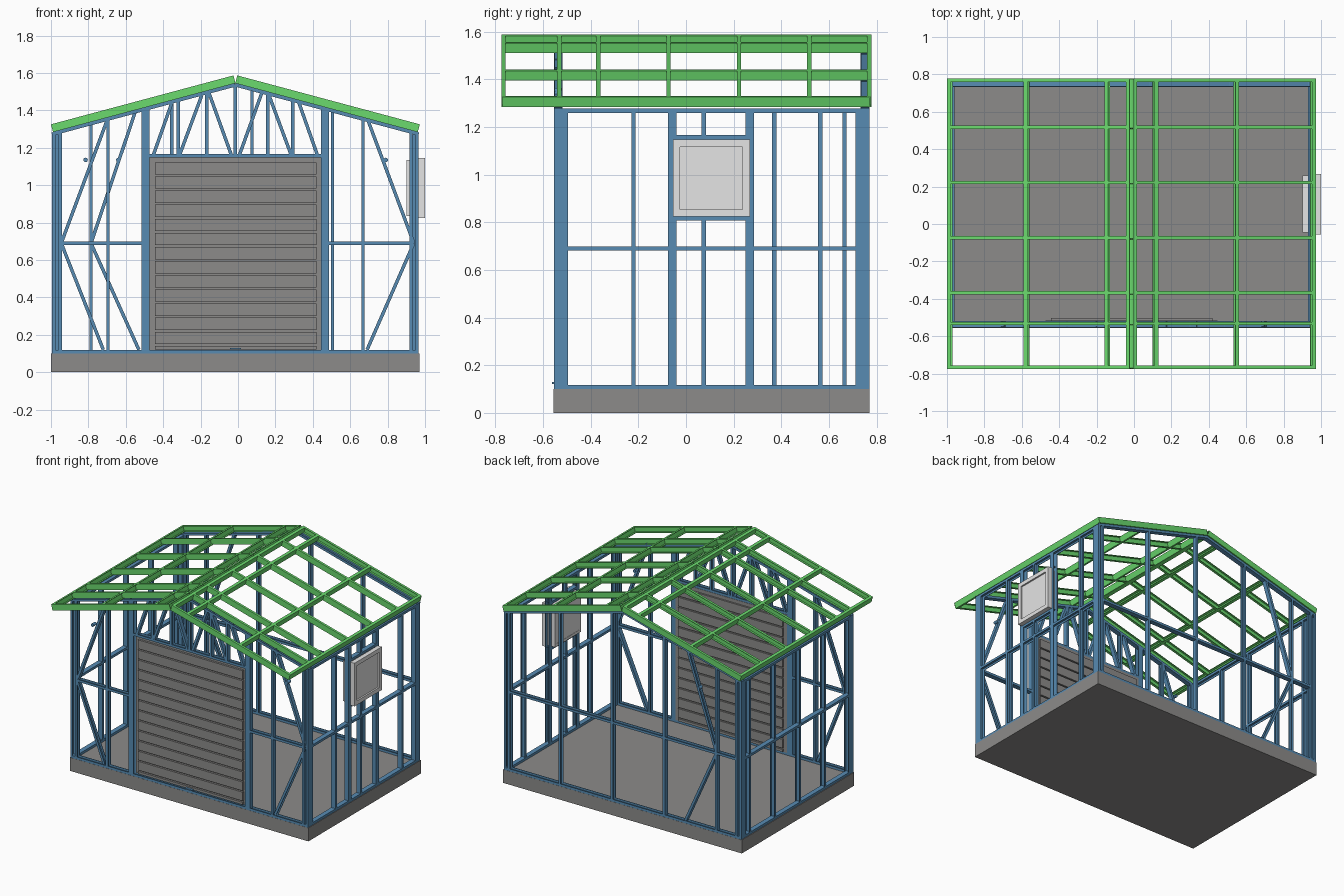
import bpy, bmesh, math
from mathutils import Vector

if "Cube" in bpy.data.objects:
    bpy.data.objects.remove(bpy.data.objects["Cube"])


def material(name, rgb):
    m = bpy.data.materials.new(name)
    m.use_nodes = True
    m.diffuse_color = (*rgb, 1)
    m.node_tree.nodes["Principled BSDF"].inputs["Base Color"].default_value = (*rgb, 1)
    return m


BLUE = material("steel blue", (0.095, 0.26, 0.45))
GREEN = material("roof green", (0.145, 0.70, 0.155))
GREY = material("concrete grey", (0.265, 0.26, 0.255))
PALE = material("pale grey", (0.78, 0.78, 0.78))

X, Y, Z = Vector((1, 0, 0)), Vector((0, 1, 0)), Vector((0, 0, 1))
W, D = 0.018, 0.036                      # channel flange and depth
XC = -0.014                              # ridge line
X0, X1, Y0, Y1 = -0.995, 0.966, -0.554, 0.769
BASE, EAVE, RIDGE, MID = 0.10, 1.28, 1.546, 0.69
PITCH = math.radians(15)


class Part:
    """Collects bars and boxes into one named object."""
    def __init__(self, name, mat):
        self.name, self.mat, self.bm = name, mat, bmesh.new()

    def box(self, x0, x1, y0, y1, z0, z1):
        r = bmesh.ops.create_cube(self.bm, size=1)
        for v in r["verts"]:
            v.co = Vector(((x0, x1)[v.co.x > 0], (y0, y1)[v.co.y > 0], (z0, z1)[v.co.z > 0]))

    def ring(self, x0, x1, y0, y1, z0, z1, rim):
        """Rectangular frame facing x."""
        for y in (y0, y1 - rim):
            self.box(x0, x1, y, y + rim, z0, z1)
        for z in (z0, z1 - rim):
            self.box(x0, x1, y0 + rim, y1 - rim, z, z + rim)

    def channel(self, p, q, n, flip=1, w=W, d=D, t=0.004):
        """U-section bar from p to q; n is the direction of its depth."""
        p, q = Vector(p), Vector(q)
        u = (q - p).normalized().cross(n) * flip
        a, b = w / 2, d / 2
        shape = [(-a, -b), (a, -b), (a, t - b), (t - a, t - b),
                 (t - a, b - t), (a, b - t), (a, b), (-a, b)]
        rings = [[self.bm.verts.new(c + u * i + n * j) for i, j in shape] for c in (p, q)]
        for k in range(len(shape)):
            m = (k + 1) % len(shape)
            self.bm.faces.new((rings[0][k], rings[0][m], rings[1][m], rings[1][k]))
        for r in rings:
            self.bm.faces.new(r)

    def cylinder(self, c, r, h):
        s = bmesh.ops.create_cone(self.bm, cap_ends=True, segments=12, radius1=r, radius2=r, depth=h)
        for v in s["verts"]:
            v.co = Vector((v.co.x, -v.co.z, v.co.y)) + Vector(c)

    def finish(self):
        bmesh.ops.recalc_face_normals(self.bm, faces=self.bm.faces)
        me = bpy.data.meshes.new(self.name)
        self.bm.to_mesh(me)
        self.bm.free()
        me.materials.append(self.mat)
        ob = bpy.data.objects.new(self.name, me)
        bpy.context.collection.objects.link(ob)


def roof_z(x):
    return RIDGE - abs(x - XC) * math.tan(PITCH)


# Floor slab
slab = Part("floor_slab", GREY)
slab.box(-1.0, 0.97, -0.555, 0.770, 0, BASE)
slab.finish()


def gable(part, y, studs, braces):
    """Bottom plate, sloped top plates, studs up to the roof and diagonal braces."""
    part.channel((X0, y, BASE + W / 2), (X1, y, BASE + W / 2), Y)
    for end in (X0, X1):
        part.channel((end, y, roof_z(end) - 0.01), (XC, y, RIDGE - 0.01), Y, 1 if end < 0 else -1)
    for x, low, width in studs:
        part.channel((x, y, low), (x, y, roof_z(x) - 0.014), Y, 1 if x > XC else -1, width)
    for xa, za, xb, zb in braces:
        part.channel((xa, y, za), (xb, y, zb), Y, 1, W, D * 0.9)


# Front wall: wide posts beside the door, outer bays braced, short studs over the door
front = Part("front_wall_frame", BLUE)
yf = Y0 + D / 2
HEAD = 1.157
studs = [(x, BASE, W) for x in (-0.986, -0.95, -0.695, 0.668, 0.925, 0.957)]
studs += [(-0.495, BASE, 0.044), (0.466, BASE, 0.042)]
studs += [(XC + dx, HEAD, W) for dx in (-0.306, -0.153, 0, 0.174, 0.306)]
braces = [(-0.945, MID, -0.695, 1.36), (-0.945, MID, -0.72, 0.12),
          (0.94, MID, 0.69, 1.36), (0.94, MID, 0.69, 0.12)]
for s in (-1, 1):
    braces += [(XC + s * 0.44, HEAD, XC + s * 0.34, 1.44),
               (XC + s * 0.30, HEAD, XC + s * 0.18, 1.48),
               (XC + s * 0.02, HEAD, XC + s * 0.14, 1.49)]
gable(front, yf, studs, braces)
front.channel((-0.475, yf, HEAD), (0.447, yf, HEAD), Y)
front.channel((-0.945, yf, MID), (-0.515, yf, MID), Y)
front.channel((0.487, yf, MID), (0.92, yf, MID), Y)
front.finish()

# Back wall: evenly spaced studs, one long rail, one braced bay
back = Part("back_wall_frame", BLUE)
yb = Y1 - D / 2
gable(back, yb, [(x, BASE, W) for x in (-0.986, -0.95, -0.786, -0.355, 0.075, 0.505, 0.925, 0.957)],
      [(-0.786, MID, -0.55, 1.39), (-0.786, MID, -0.53, 0.12)])
back.channel((-0.945, yb, MID), (0.92, yb, MID), Y)
back.finish()


def side_wall(name, x, studs, rails):
    part = Part(name, BLUE)
    for z in (BASE + W / 2, EAVE - 0.012):
        part.channel((x, Y0, z), (x, Y1, z), X)
    for y in (Y0 + D + 0.011, Y1 - D - 0.011):
        part.channel((x, y, BASE), (x, y, EAVE - 0.01), X, w=0.022)
    for y, lo, hi, width in studs:
        part.channel((x, y, lo), (x, y, hi), X, w=width)
    for ya, y_b, z in rails:
        part.channel((x, ya, z), (x, y_b, z), X)
    part.finish()


TOP = EAVE - 0.01
side_wall("right_side_wall_frame", X0 + D / 2,
          [(y, BASE, TOP, W) for y in (-0.22, 0.075, 0.37, 0.665)], [(Y0 + D, Y1 - D, MID)])
side_wall("left_side_wall_frame", X1 - D / 2,
          [(-0.22, BASE, TOP, W), (-0.057, BASE, TOP, 0.036), (0.267, BASE, TOP, 0.036),
           (0.563, BASE, TOP, W), (0.075, BASE, 0.81, W), (0.075, 1.16, TOP, W)],
          [(Y0 + D, Y1 - D, MID), (-0.05, 0.27, 0.816), (-0.05, 0.27, 1.157)])

# Roof halves: sloped rafters crossed by purlins in the same plane
DEEP = 0.043
for s, name in ((-1, "right_roof_frame"), (1, "left_roof_frame")):
    roof = Part(name, GREEN)
    slope = Vector((s * math.cos(PITCH), 0, -math.sin(PITCH)))
    normal = Vector((s * math.sin(PITCH), 0, math.cos(PITCH)))
    start = Vector((XC + s * 0.005, 0, 1.566))
    for y in (-0.766, -0.532, -0.368, -0.073, 0.222, 0.517, 0.769):
        roof.channel(start + Y * y, start + slope * 1.01 + Y * y, normal, -s if y < 0.7 else s, d=DEEP)
    for dist in (0.009, 0.128, 0.575, 1.0):
        c = start + slope * dist
        roof.channel(c + Y * -0.77, c + Y * 0.773, normal, -s, 0.02, DEEP)
    roof.finish()

# Roller door with slats raised on both faces
door = Part("roller_door", GREY)
door.box(-0.472, 0.446, -0.53, -0.516, BASE + W, 1.148)
pitch = 0.0755
for i in range(14):
    z = 1.122 - i * pitch
    door.box(-0.445, 0.42, -0.545, -0.503, max(z - pitch + 0.010, 0.122), z)
door.finish()

# Door handle and wall bolts
handle = Part("door_handle", BLUE)
handle.box(XC - 0.03, XC + 0.03, -0.562, -0.54, 0.121, 0.13)
handle.finish()
bolts = Part("wall_bolts", BLUE)
for x, y in ((-0.815, yf), (-0.64, yb), (0.79, yf)):
    bolts.cylinder((x, y, 1.135), 0.012, D)
bolts.finish()

# Window: outer rim, slightly smaller closed casing behind it, recessed pane
ya, yz, za, zz, rim = -0.055, 0.268, 0.824, 1.146, 0.03
frame = Part("window_frame", PALE)
frame.ring(0.966, 1.0, ya, yz, za, zz, rim)
frame.ring(0.9, 0.966, ya + 0.01, yz - 0.01, za + 0.01, zz - 0.01, 0.02)
frame.finish()
pane = Part("window_panes", PALE)
for x in (0.902, 0.978):
    pane.box(x, x + 0.01, ya + rim, yz - rim, za + rim, zz - rim)
pane.finish()
